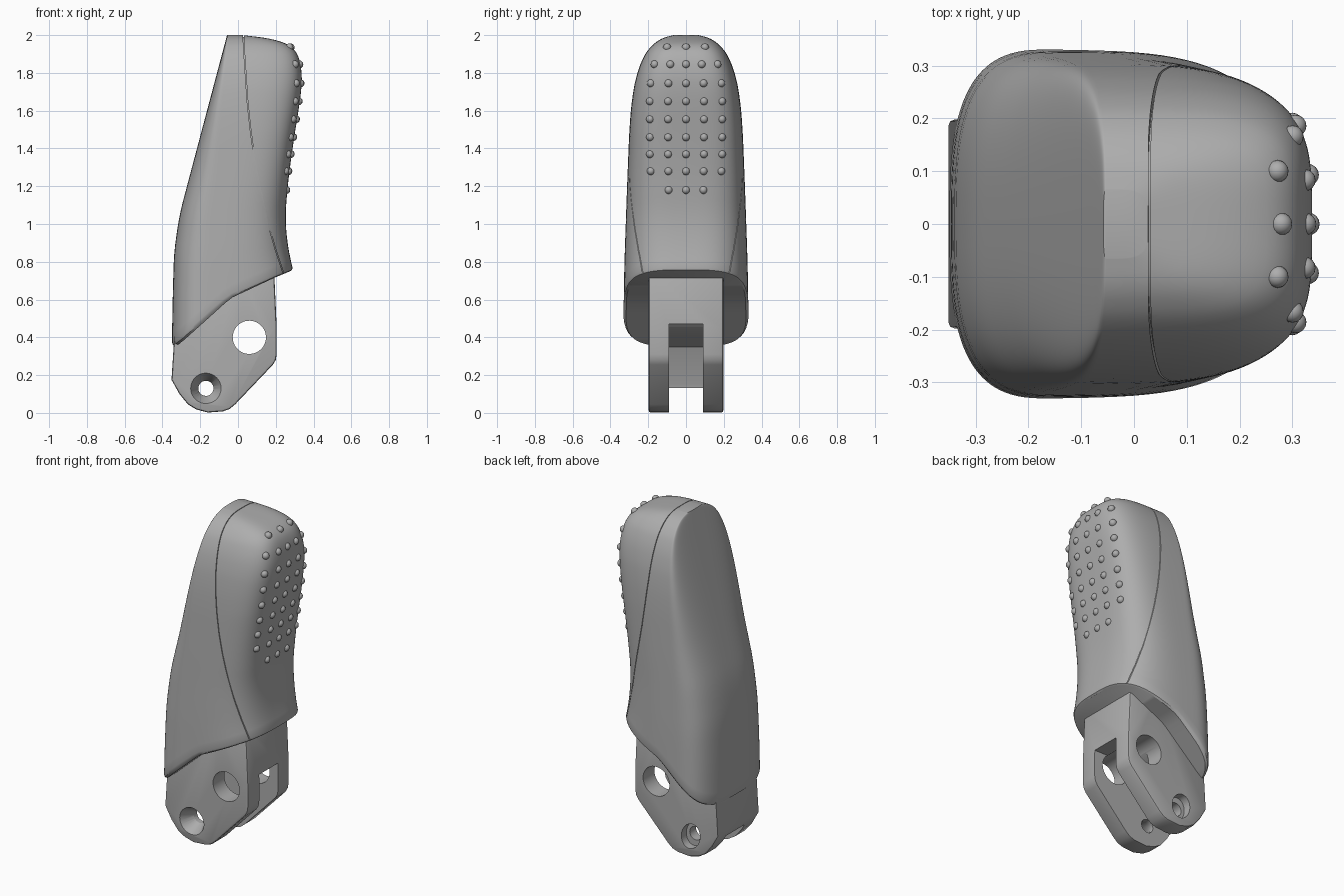
import bpy, bmesh, math
from mathutils import Matrix

if "Cube" in bpy.data.objects:
    bpy.data.objects.remove(bpy.data.objects["Cube"])

grey = bpy.data.materials.new("mid_grey")
grey.use_nodes = True
grey.diffuse_color = (0.42, 0.42, 0.42, 1)
grey.node_tree.nodes["Principled BSDF"].inputs["Base Color"].default_value = (0.42, 0.42, 0.42, 1)


# ---- helpers ----
def make(name, bm):
    bmesh.ops.recalc_face_normals(bm, faces=bm.faces)
    me = bpy.data.meshes.new(name)
    bm.to_mesh(me)
    bm.free()
    ob = bpy.data.objects.new(name, me)
    bpy.context.collection.objects.link(ob)
    me.materials.append(grey)
    return ob


def activate(ob):
    bpy.ops.object.select_all(action="DESELECT")
    ob.select_set(True)
    bpy.context.view_layer.objects.active = ob


def cut(ob, cutter):
    mod = ob.modifiers.new("cut", "BOOLEAN")
    mod.operation, mod.solver, mod.object = "DIFFERENCE", "EXACT", cutter
    activate(ob)
    bpy.ops.object.modifier_apply(modifier=mod.name)
    bpy.data.objects.remove(cutter)


def smooth(ob, degrees=35):
    activate(ob)
    bpy.ops.object.shade_smooth_by_angle(angle=math.radians(degrees))


def prism(name, outline, half):
    """Outline in x-z, extruded along y."""
    bm = bmesh.new()
    face = bm.faces.new([bm.verts.new((x, -half, z)) for x, z in outline])
    ext = bmesh.ops.extrude_face_region(bm, geom=[face])["geom"]
    for v in ext:
        if isinstance(v, bmesh.types.BMVert):
            v.co.y = half
    return make(name, bm)


def drill(x, z, y0, y1, r0, r1, stretch=1.0):
    """Round cutter along y, radius r0 at y0 and r1 at y1."""
    bm = bmesh.new()
    bmesh.ops.create_cone(bm, cap_ends=True, segments=48, radius1=r1, radius2=r0, depth=y1 - y0)
    bm.transform(Matrix.Translation((x, (y0 + y1) / 2, z)) @ Matrix.Rotation(math.radians(-20), 4, "Y")
                 @ Matrix.Diagonal((1, 1, stretch, 1)) @ Matrix.Rotation(math.pi / 2, 4, "X"))
    return make("drill", bm)


def lerp(table, t):
    if t <= table[0][0]:
        return table[0][1]
    for (a, va), (b, vb) in zip(table, table[1:]):
        if t <= b:
            return va + (vb - va) * (t - a) / (b - a)
    return table[-1][1]


def soft(table, z):
    """Table lookup with its corners rounded off."""
    h = min(0.07, max(0, 2 - z) * 0.4)
    return sum(lerp(table, z + h * k / 4) for k in range(-4, 5)) / 9


# ---- grip shape: height against back, front, half width, widest point ----
BACK = [(0.3, -0.351), (0.6, -0.346), (0.85, -0.339), (1.05, -0.31), (2, -0.058)]
FRONT = [(0.7, 0.305), (0.78, 0.285), (0.9, 0.26), (1.05, 0.25), (1.25, 0.268), (1.45, 0.296),
         (1.65, 0.328), (1.75, 0.34), (1.83, 0.338), (1.9, 0.318), (1.94, 0.288),
         (1.965, 0.235), (1.985, 0.15), (2, 0.025)]
WIDTH = [(0.4, 0.333), (0.8, 0.326), (1.2, 0.312), (1.5, 0.3), (1.65, 0.288), (1.78, 0.266),
         (1.88, 0.231), (1.94, 0.188), (1.975, 0.142), (1.99, 0.108), (2, 0.065)]
MIDDLE = [(0.9, 0.2), (1.2, 0.155), (1.6, 0.078), (2, 0.006)]
HEM = [(-0.34, 0.355), (-0.3, 0.385), (-0.1, 0.565), (-0.04, 0.61), (0.2, 0.715), (0.29, 0.75)]
REAR_POWER = [(0.6, 3), (1.3, 2.8), (1.9, 3.2)]
FRONT_POWER = [(0.8, 3.1), (1.5, 4)]


def outline_point(angle, z, inset=0):
    b, f, w = soft(BACK, z) + inset, soft(FRONT, z) - inset, soft(WIDTH, z) - inset
    mid = b + soft(MIDDLE, z)
    c, s = math.cos(angle), math.sin(angle)
    e = 2 / lerp(FRONT_POWER if c >= 0 else REAR_POWER, z)
    reach = f - mid if c >= 0 else b - mid
    return mid + reach * abs(c) ** e, math.copysign(w * abs(s) ** e, s)


def grip(name, inset=0, drop=0, n=112, levels=60):
    bm = bmesh.new()
    rings = [[] for _ in range(levels + 1)]
    for i in range(n):
        a = 2 * math.pi * i / n
        z0 = 0.6
        for _ in range(8):
            z0 = lerp(HEM, outline_point(a, z0)[0])
        for k in range(levels + 1):
            t = max(0, k - 2) / (levels - 2)
            lip = (0, 0.007, 0.02)[min(k, 2)]
            pull = (0.014, 0.004, 0)[min(k, 2)]
            z = z0 + lip + (2 - z0 - lip) * (1 - (1 - t) ** 2)
            x, y = outline_point(a, z, inset + pull)
            rings[k].append(bm.verts.new((x, y, z - inset - drop * (1 - t))))
    for lo, hi in zip(rings, rings[1:]):
        for i in range(n):
            j = (i + 1) % n
            bm.faces.new((lo[i], lo[j], hi[j], hi[i]))
    # caps as strips running across the width
    for ring in (rings[0], rings[-1]):
        bm.faces.new((ring[0], ring[1], ring[-1]))
        bm.faces.new((ring[n // 2 - 1], ring[n // 2], ring[n // 2 + 1]))
        for i in range(1, n // 2 - 1):
            bm.faces.new((ring[i], ring[i + 1], ring[n - i - 1], ring[n - i]))
    return make(name, bm)


# ---- grip with a shallow seam groove ----
body = grip("grip_body")
SEAM = [(0.028, 2.05), (0.03, 1.95), (0.04, 1.8), (0.05, 1.65), (0.066, 1.5), (0.084, 1.37),
        (0.106, 1.25), (0.134, 1.12), (0.166, 0.98), (0.2, 0.86), (0.24, 0.74)]
ribbon = prism("seam_cutter", [(x - 0.002, z) for x, z in SEAM] + [(x + 0.002, z) for x, z in SEAM[::-1]], 0.5)
cut(ribbon, grip("seam_core", inset=0.006, drop=0.1))
cut(body, ribbon)
smooth(body, 30)

# ---- forked hinge link ----
link = prism("hinge_link", [
    (-0.325, 0.6), (-0.352, 0.175), (-0.31, 0.1), (-0.265, 0.045), (-0.22, 0.018), (-0.16, 0.002),
    (-0.08, 0.008), (-0.045, 0.02), (-0.015, 0.045), (0.185, 0.255), (0.2, 0.28), (0.205, 0.31),
    (0.205, 0.45), (0.19, 0.78), (0.0, 0.78)], 0.198)
bev = link.modifiers.new("bevel", "BEVEL")
bev.width, bev.segments, bev.limit_method, bev.angle_limit = 0.012, 2, "ANGLE", math.radians(60)
activate(link)
bpy.ops.object.modifier_apply(modifier=bev.name)
cut(link, prism("slot_cutter", [(0.4, 0.47), (0.02, 0.47), (-0.1, 0.41), (-0.24, 0.35), (-0.325, 0.15),
                                (-0.33, 0.12), (-0.4, 0), (-0.4, -0.1), (0.4, -0.1)], 0.09))
cut(link, drill(0.06, 0.4, -0.4, 0.4, 0.088, 0.088))           # large cross hole
cut(link, drill(-0.17, 0.13, -0.4, 0.4, 0.04, 0.04))           # pin hole
cut(link, drill(-0.17, 0.13, -0.201, -0.12, 0.082, 0.04))      # countersink
cut(link, drill(-0.17, 0.13, 0.15, 0.3, 0.06, 0.06, 1.3))      # oblong pocket
smooth(link, 35)

# ---- grip studs ----
ROWS = [(1.935, 0.1, 1), (1.845, 0.083, 2), (1.745, 0.093, 2), (1.65, 0.095, 2), (1.555, 0.095, 2),
        (1.46, 0.095, 2), (1.37, 0.095, 2), (1.28, 0.093, 2), (1.18, 0.092, 1)]
bm = bmesh.new()
for z, step, count in ROWS:
    mid = soft(BACK, z) + soft(MIDDLE, z)
    power = lerp(FRONT_POWER, z)
    for k in range(-count, count + 1):
        y = k * step
        ratio = min(1, abs(y) / soft(WIDTH, z))
        x = mid + (soft(FRONT, z) - mid) * (1 - ratio ** power) ** (1 / power)
        bmesh.ops.create_uvsphere(bm, u_segments=16, v_segments=10, radius=0.021,
                                  matrix=Matrix.Translation((x - 0.006, y, z)))
studs = make("grip_studs", bm)
smooth(studs, 60)
